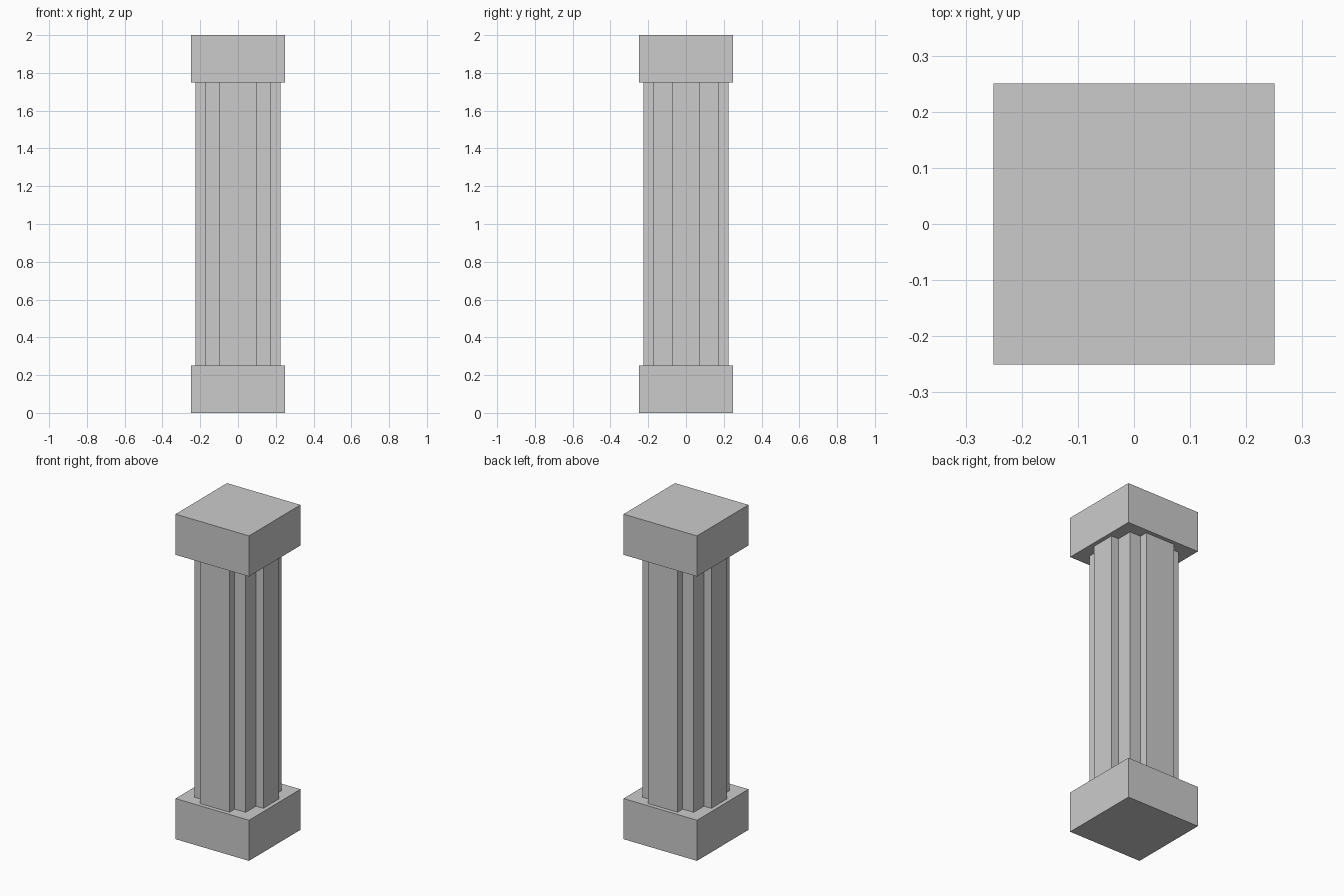
import bpy, bmesh

if "Cube" in bpy.data.objects:
    bpy.data.objects.remove(bpy.data.objects["Cube"])


def prism(name, outline, z0, z1):
    """Closed prism: counter-clockwise outline raised from z0 to z1."""
    bm = bmesh.new()
    face = bm.faces.new([bm.verts.new((x, y, z0)) for x, y in outline])
    top = bmesh.ops.extrude_face_region(bm, geom=[face], use_keep_orig=True)
    verts = [g for g in top["geom"] if isinstance(g, bmesh.types.BMVert)]
    bmesh.ops.translate(bm, verts=verts, vec=(0, 0, z1 - z0))
    bmesh.ops.recalc_face_normals(bm, faces=bm.faces)
    mesh = bpy.data.meshes.new(name)
    bm.to_mesh(mesh)
    bm.free()
    obj = bpy.data.objects.new(name, mesh)
    bpy.context.collection.objects.link(obj)
    return obj


# Square base and capital blocks
square = [(-0.25, -0.25), (0.25, -0.25), (0.25, 0.25), (-0.25, 0.25)]
prism("base", square, 0, 0.25)
prism("capital", square, 1.75, 2)

# Shaft: stepped corner profile of one quadrant, mirrored to all four
q = [(0.225, 0.075), (0.175, 0.075), (0.175, 0.175), (0.1, 0.175), (0.1, 0.225)]
half = q + [(-x, y) for x, y in reversed(q)]
prism("shaft", half + [(-x, -y) for x, y in half], 0.25, 1.75)
